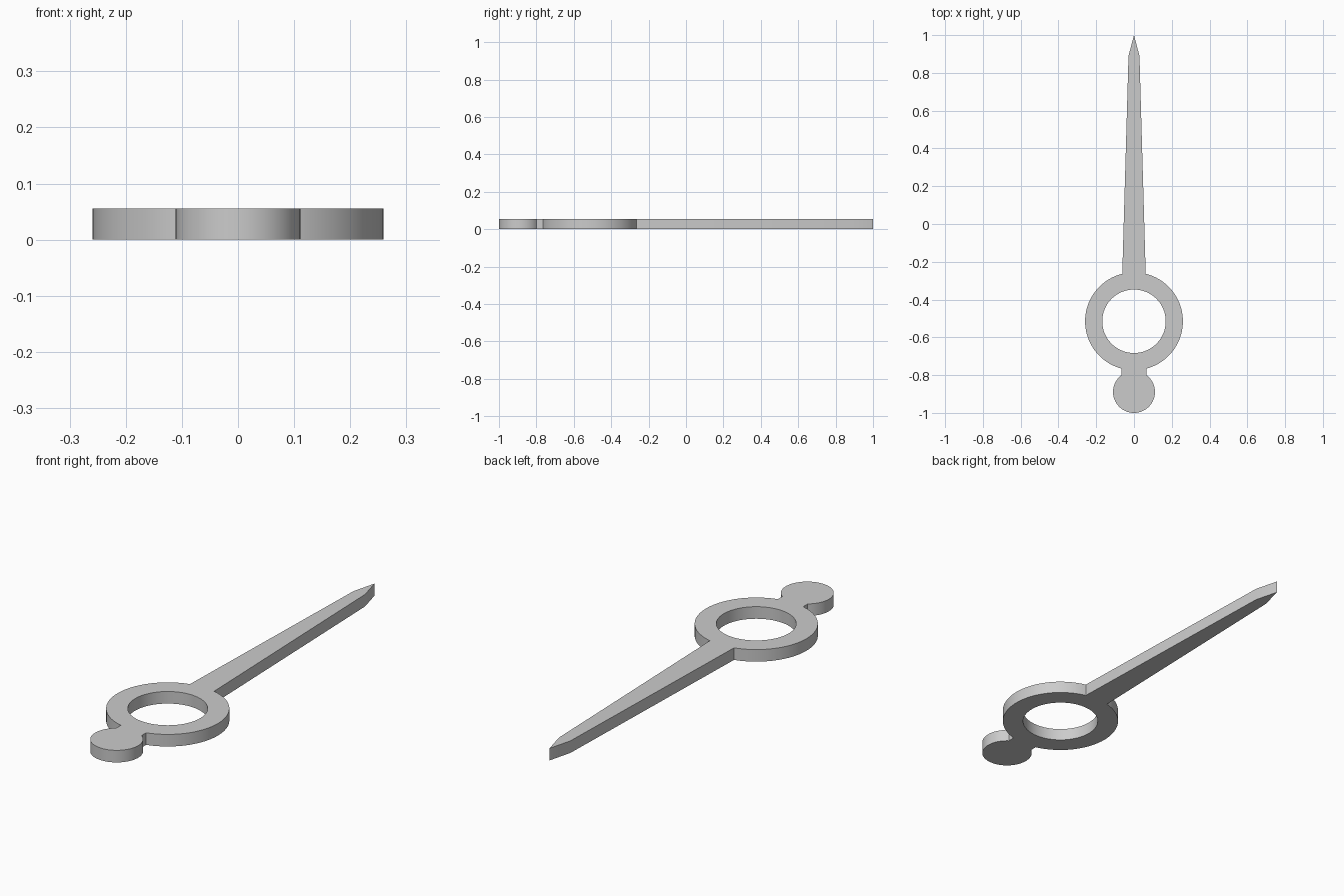
import bpy, bmesh
from math import asin, cos, sin, pi, radians

cube = bpy.data.objects.get("Cube")
if cube:
    bpy.data.objects.remove(cube)

THICK = 0.056
RING_Y, RING_R, HOLE_R = -0.515, 0.259, 0.168
KNOB_Y, KNOB_R = -0.889, 0.111
NECK, SHAFT = 0.065, 0.062      # half widths where they meet the ring


def arc(cy, r, start, end, n):
    return [(r * cos(start + (end - start) * i / n),
             cy + r * sin(start + (end - start) * i / n)) for i in range(n + 1)]


# Right half of the outline: knob, neck, ring, tapered shaft, point
half = arc(KNOB_Y, KNOB_R, -pi / 2, pi / 2 - asin(NECK / KNOB_R), 32)
half += arc(RING_Y, RING_R, -pi / 2 + asin(NECK / RING_R),
            pi / 2 - asin(SHAFT / RING_R), 40)
half += [(0.029, 0.89), (0, 1)]
outline = half + [(-x, y) for x, y in half[-2:0:-1]]
hole = arc(RING_Y, HOLE_R, 0, 2 * pi, 80)[:-1]

# Fill the flat shape between the outline and the hole, then thicken it
bm = bmesh.new()
for loop in (outline, hole):
    verts = [bm.verts.new((x, y, 0)) for x, y in loop]
    for a, b in zip(verts, verts[1:] + verts[:1]):
        bm.edges.new((a, b))
bmesh.ops.triangle_fill(bm, edges=bm.edges[:], use_beauty=True)
ext = bmesh.ops.extrude_face_region(bm, geom=bm.faces[:], use_keep_orig=True)
top = [g for g in ext["geom"] if isinstance(g, bmesh.types.BMVert)]
bmesh.ops.translate(bm, verts=top, vec=(0, 0, THICK))
bmesh.ops.recalc_face_normals(bm, faces=bm.faces[:])
mesh = bpy.data.meshes.new("clock_hand")
bm.to_mesh(mesh)
bm.free()

hand = bpy.data.objects.new("clock_hand", mesh)
bpy.context.collection.objects.link(hand)

# Plain grey finish
grey = bpy.data.materials.new("grey")
grey.use_nodes = True
colour = (0.6, 0.6, 0.6, 1)
grey.diffuse_color = colour
grey.node_tree.nodes["Principled BSDF"].inputs["Base Color"].default_value = colour
mesh.materials.append(grey)

bpy.ops.object.select_all(action="DESELECT")
hand.select_set(True)
bpy.context.view_layer.objects.active = hand
bpy.ops.object.shade_smooth_by_angle(angle=radians(15))
